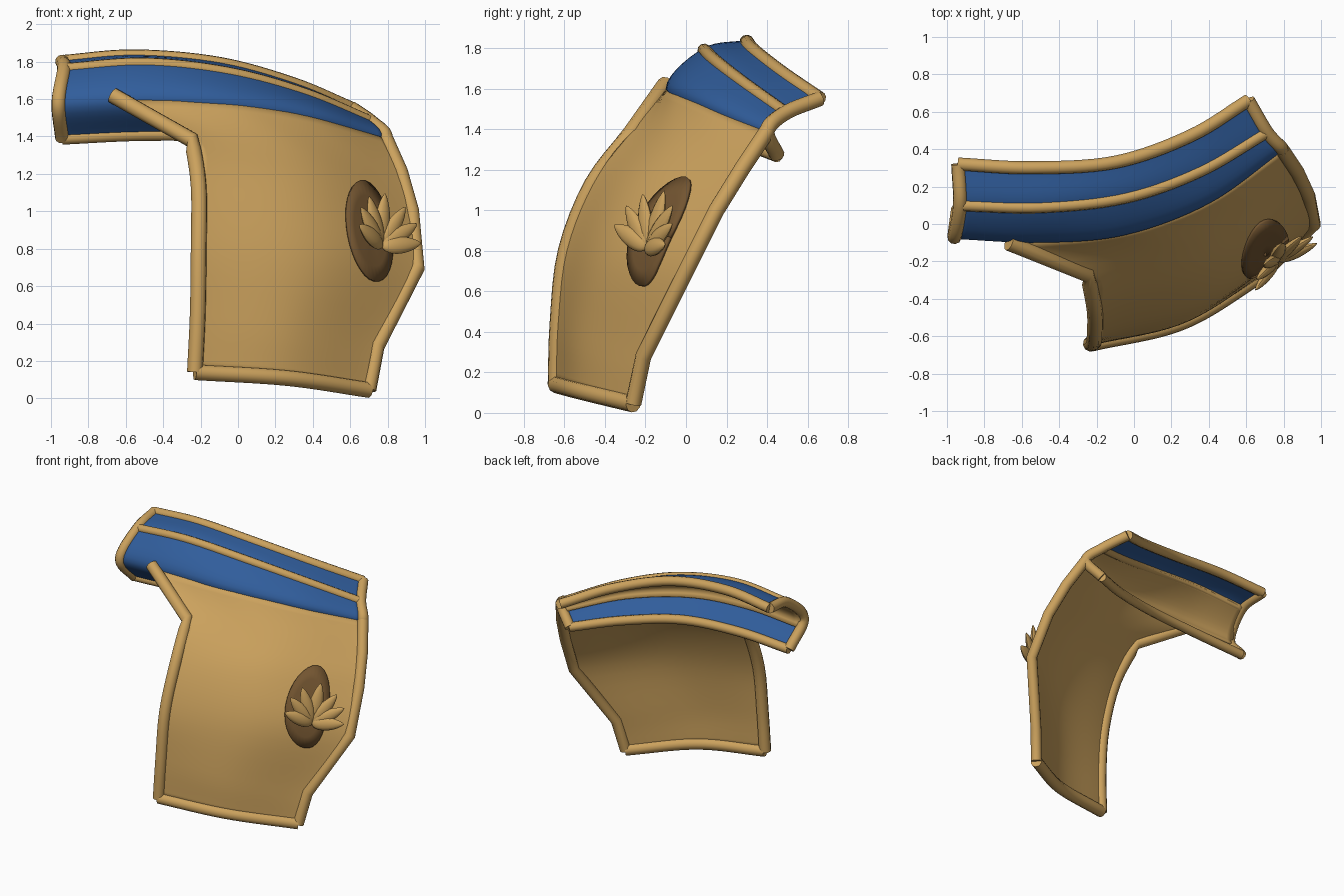
import bpy, bmesh, math
from mathutils import Vector, Matrix

if "Cube" in bpy.data.objects:
    bpy.data.objects.remove(bpy.data.objects["Cube"])


def material(name, rgb):
    m = bpy.data.materials.new(name)
    m.diffuse_color = (*rgb, 1)
    m.use_nodes = True
    m.node_tree.nodes["Principled BSDF"].inputs["Base Color"].default_value = m.diffuse_color
    return m


TAN = material("tan", (0.60, 0.36, 0.11))
BLUE = material("blue", (0.03, 0.11, 0.33))
DARK = material("dark_tan", (0.17, 0.09, 0.03))


def spline(pts, n):
    """Catmull-Rom through pts, n samples."""
    p = [Vector(q) for q in pts]
    p = [2 * p[0] - p[1]] + p + [2 * p[-1] - p[-2]]
    out = []
    for k in range(n):
        t = k / (n - 1) * (len(p) - 3)
        i = min(int(t), len(p) - 4)
        t -= i
        a, b, c, d = p[i:i + 4]
        out.append(0.5 * (2 * b + (c - a) * t + (2 * a - 5 * b + 4 * c - d) * t * t
                          + (3 * b - a - 3 * c + d) * t ** 3))
    return out


def finish(bm, name, mat, thick=0):
    bmesh.ops.recalc_face_normals(bm, faces=bm.faces)
    me = bpy.data.meshes.new(name)
    bm.to_mesh(me)
    bm.free()
    ob = bpy.data.objects.new(name, me)
    bpy.context.collection.objects.link(ob)
    me.materials.append(mat)
    if thick:
        s = ob.modifiers.new("thickness", "SOLIDIFY")
        s.thickness, s.offset = thick, 0
    bpy.ops.object.select_all(action="DESELECT")
    ob.select_set(True)
    bpy.context.view_layer.objects.active = ob
    bpy.ops.object.shade_smooth_by_angle(angle=math.radians(40))
    return ob


def sheet(name, rows, mat, thick):
    bm = bmesh.new()
    v = [[bm.verts.new(p) for p in r] for r in rows]
    for a, b in zip(v, v[1:]):
        for i in range(len(a) - 1):
            bm.faces.new((a[i], a[i + 1], b[i + 1], b[i]))
    return finish(bm, name, mat, thick)


def trim(name, pts, r, sides=10):
    """Round bead swept along pts, with mitred bends and closed ends."""
    pts = [Vector(p) for p in pts]
    bm = bmesh.new()
    rings = []
    ref = None
    for i, p in enumerate(pts):
        d = (pts[min(i + 1, len(pts) - 1)] - pts[max(i - 1, 0)]).normalized()
        if ref is None:
            ref = d.orthogonal()
        ref = (ref - d * ref.dot(d)).normalized()
        side = d.cross(ref)
        rings.append([bm.verts.new(p + r * (ref * math.cos(a) + side * math.sin(a)))
                      for a in (2 * math.pi * k / sides for k in range(sides))])
    for a, b in zip(rings, rings[1:]):
        for k in range(sides):
            j = (k + 1) % sides
            bm.faces.new((a[k], a[j], b[j], b[k]))
    bm.faces.new(rings[0])
    bm.faces.new(rings[-1])
    return finish(bm, name, TAN)


# Rails along the length of the blue band
back = [(-.94, .32, 1.80), (-.55, .30, 1.83), (-.1, .33, 1.79), (.3, .47, 1.68), (.61, .66, 1.55)]
ridge = [(-.93, .10, 1.76), (-.5, .09, 1.79), (-.05, .14, 1.74), (.35, .28, 1.63), (.71, .49, 1.48)]
front = [(-.96, -.07, 1.58), (-.5, -.09, 1.60), (-.05, -.05, 1.58), (.4, .12, 1.51), (.79, .40, 1.39)]
bottom = [(-.94, .08, 1.39), (-.5, .08, 1.41), (-.05, .13, 1.40), (.35, .27, 1.34), (.68, .45, 1.27)]
N = 33
rails = [spline(r, N) for r in (back, ridge, front, bottom)]
cols = [spline([r[i] for r in rails], 22) for i in range(N)]
band_rows = [list(r) for r in zip(*cols)]
sheet("blue_band", band_rows, BLUE, .02)
inward = Vector((0, .03, -.008))
sheet("band_liner", [[p + inward for p in r] for r in band_rows[7:17]], TAN, .015)
trim("band_back_trim", rails[0], .036)
trim("band_ridge_trim", rails[1], .032)
trim("band_bottom_trim", rails[3], .034)
trim("band_left_trim", cols[0], .038)
trim("band_right_trim", cols[-1], .038)

# Main plate: left edge, right edge, outward bulge per row
left = [(-.23, -.64, .14), (-.215, -.63, .45), (-.21, -.59, .80),
        (-.21, -.46, 1.13), (-.245, -.27, 1.38)]
right = [(.70, -.26, .045), (.745, -.21, .28), (.96, .0, .70),
         (.93, .15, 1.0), (.87, .28, 1.21)]
bulge = [.08, .09, .11, .11, .10]
plate_rails = []
for a, b, h in zip(left, right, bulge):
    a, b = Vector(a), Vector(b)
    plate_rails.append(spline([a, (a + b) / 2 + h * Vector((.35, -.9, .2)), b], N))
top_edge = [(-.66, -.085, 1.60), (-.3, -.075, 1.595), (.03, -.02, 1.57), (.4, .125, 1.50), (.79, .40, 1.385)]
plate_rails.append(spline(top_edge, N))
plate_cols = [spline([r[i] for r in plate_rails], 26) for i in range(N)]
plate = sheet("main_plate", [list(r) for r in zip(*plate_cols)], TAN, .02)
trim("plate_left_trim", spline(left, 17) + [Vector((-.67, -.10, 1.62))], .043)
trim("plate_bottom_trim", plate_rails[0], .043)
trim("plate_right_trim", right[:1] + right[1:] + [(.79, .40, 1.39)], .040)

# Oval medallion laid on the plate surface
bpy.context.view_layer.update()


def on_plate(x, z, lift):
    hit, p, n, _ = plate.ray_cast((x, -3, z), (0, 1, 0))
    n = n if n.y < 0 else -n
    return p + n * lift, n


def oval(s, k):
    a = 2 * math.pi * k / 32
    lx, lz = .12 * s * math.cos(a), .265 * s * math.sin(a)
    return on_plate(.695 + lx - .10 * lz, .89 + lz - .25 * lx, .012)[0]


sheet("oval_medallion", [[oval(s, k) for k in range(33)] for s in (.02, .35, .7, 1)], DARK, .016)

# Lotus: a symmetric fan of pointed petals
base, nrm = on_plate(.74, .80, .03)
up = Vector((-.10, .47, .87))
up = (up - nrm * up.dot(nrm)).normalized()
across = up.cross(nrm).normalized()
if across.x < 0:
    across = -across


def petal(name, angle, length, width, tilt, lift):
    a, t = math.radians(angle), math.radians(tilt)
    d = (up * math.cos(a) + across * math.sin(a)) * math.cos(t) + nrm * math.sin(t)
    w = (across * math.cos(a) - up * math.sin(a)).normalized()
    f = d.cross(w)
    bm = bmesh.new()
    bmesh.ops.create_uvsphere(bm, u_segments=12, v_segments=12, radius=1)
    for v in bm.verts:
        s = (v.co.z + 1) / 2
        k = (1 - s) ** .25 * 1.1
        v.co = base + nrm * lift + d * length * s + w * v.co.x * width * k + f * v.co.y * width * .6 * k
    finish(bm, name, TAN)


petal("petal_centre", 0, .30, .052, 6, .0)
for s, side in ((-1, "left"), (1, "right")):
    petal("petal_inner_" + side, 27 * s, .28, .048, 9, .008)
    petal("petal_middle_" + side, 50 * s, .26, .048, 13, .012)
    petal("petal_outer_" + side, 76 * s, .23, .050, 17, .018)
